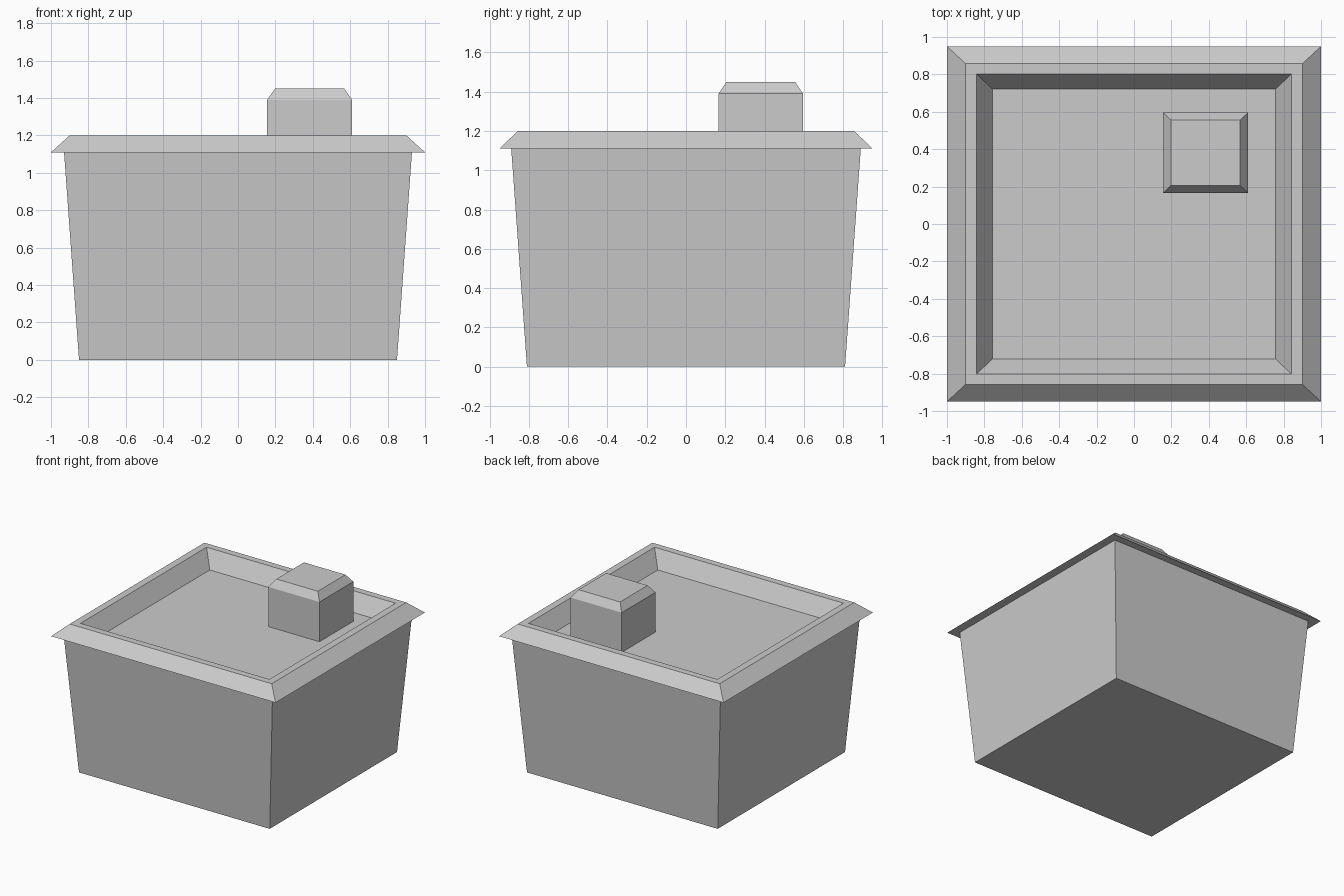
import bpy, bmesh

if "Cube" in bpy.data.objects:
    bpy.data.objects.remove(bpy.data.objects["Cube"])


def loft(name, rings, center=(0, 0)):
    """Stack rectangular rings (half x, half y, z) and cap both ends."""
    bm = bmesh.new()
    loops = []
    for hx, hy, z in rings:
        loops.append([bm.verts.new((center[0] + sx * hx, center[1] + sy * hy, z))
                      for sx, sy in ((-1, -1), (1, -1), (1, 1), (-1, 1))])
    for a, b in zip(loops, loops[1:]):
        for i in range(4):
            j = (i + 1) % 4
            bm.faces.new((a[i], a[j], b[j], b[i]))
    bm.faces.new(loops[0][::-1])
    bm.faces.new(loops[-1])
    bmesh.ops.recalc_face_normals(bm, faces=bm.faces)
    mesh = bpy.data.meshes.new(name)
    bm.to_mesh(mesh)
    bm.free()
    obj = bpy.data.objects.new(name, mesh)
    bpy.context.collection.objects.link(obj)
    return obj


# Flared walls, overhanging bevelled rim and sunken roof floor
loft("building_body", [
    (0.85, 0.81, 0.0),
    (0.93, 0.89, 1.11),
    (1.0, 0.95, 1.11),
    (0.90, 0.857, 1.20),
    (0.842, 0.802, 1.20),
    (0.757, 0.722, 1.07),
])

# Rooftop box with a chamfered top, resting on the roof floor
loft("roof_box", [
    (0.227, 0.215, 1.07),
    (0.227, 0.215, 1.39),
    (0.185, 0.175, 1.45),
], center=(0.383, 0.381))
